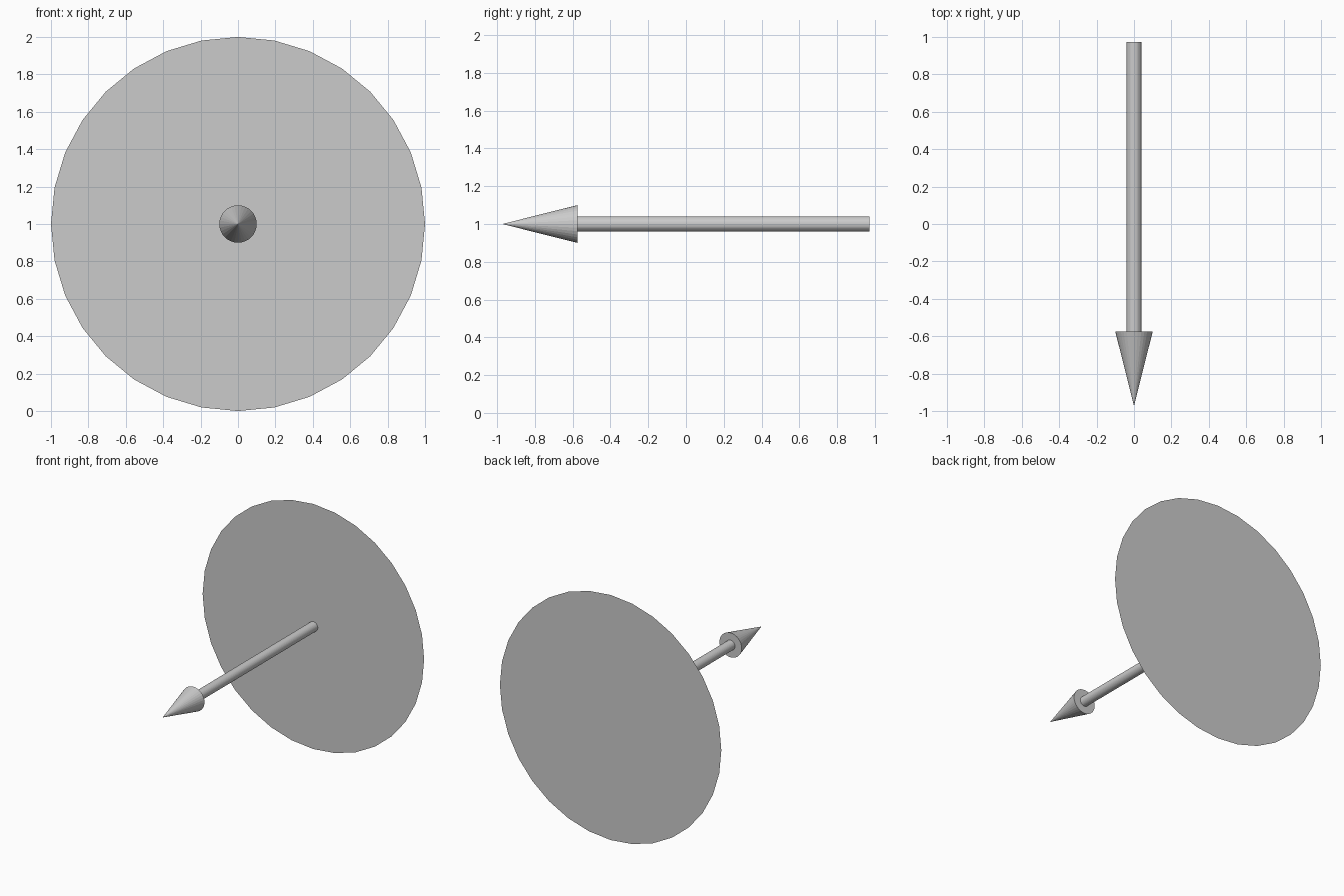
import bpy
import bmesh
from math import pi
from mathutils import Matrix

if "Cube" in bpy.data.objects:
    bpy.data.objects.remove(bpy.data.objects["Cube"])

SIDES = 32
BACK, NECK, TIP = 0.972, -0.575, -0.972   # stations along y
HEIGHT = 1.0                              # axis height


def make_part(name, r_front, r_back, y_front, y_back):
    """Cone, cylinder or flat disc whose axis runs along y."""
    bm = bmesh.new()
    if y_front == y_back:
        bmesh.ops.create_circle(bm, cap_ends=True, segments=SIDES, radius=r_back)
    else:
        bmesh.ops.create_cone(bm, cap_ends=True, segments=SIDES,
                              radius1=r_back, radius2=r_front,
                              depth=y_back - y_front)
    # local +z becomes -y, so the top of the cone points to the front
    place = Matrix.Translation((0, (y_front + y_back) / 2, HEIGHT)) @ Matrix.Rotation(pi / 2, 4, 'X')
    bm.transform(place)
    bmesh.ops.remove_doubles(bm, verts=bm.verts, dist=1e-5)
    mesh = bpy.data.meshes.new(name)
    bm.to_mesh(mesh)
    bm.free()
    obj = bpy.data.objects.new(name, mesh)
    bpy.context.collection.objects.link(obj)
    return obj


# thin round plate at the back
make_part("disc", 1.0, 1.0, BACK, BACK)
# arrow standing out of the plate centre towards the front
make_part("arrow_shaft", 0.04, 0.04, NECK, BACK)
make_part("arrow_head", 0.0, 0.1, TIP, NECK)
